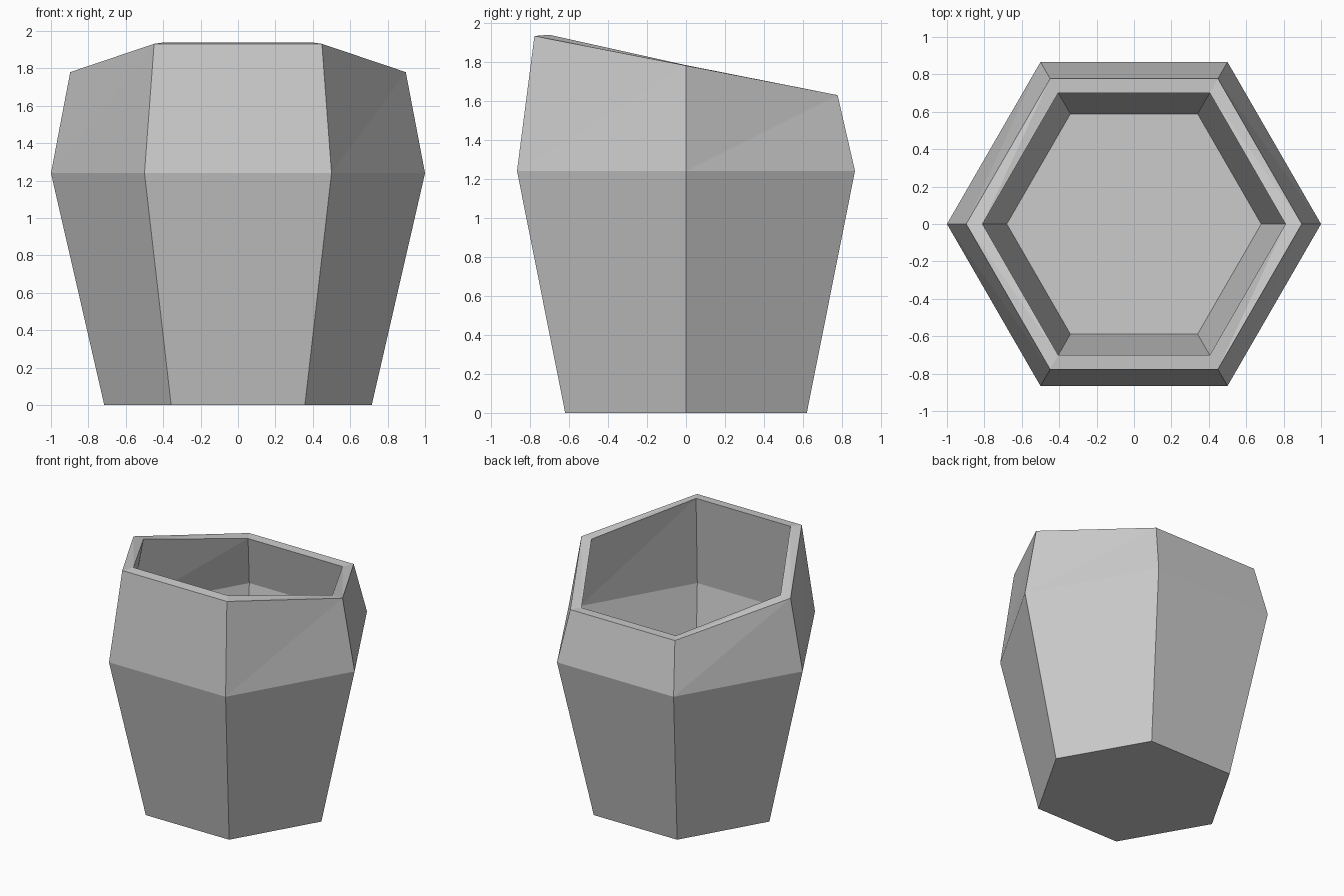
import bpy, bmesh
from math import cos, sin, pi

if "Cube" in bpy.data.objects:
    bpy.data.objects.remove(bpy.data.objects["Cube"])

SIDES = 6
# Rings from outer base, over the slanted rim, down to the inner floor:
# (radius, height at y = 0, slope of height along y)
RINGS = [
    (0.715, 0.0, 0.0),      # outer base
    (1.0, 1.24, 0.0),       # outer belly
    (0.897, 1.78, -0.195),  # outer rim
    (0.81, 1.782, -0.222),  # inner rim
    (0.91, 1.235, 0.0),     # inner belly
    (0.68, 0.08, 0.0),      # inner floor
]


def add_ring(bm, radius, height, slope):
    verts = []
    for i in range(SIDES):
        a = 2 * pi * i / SIDES
        x, y = radius * cos(a), radius * sin(a)
        verts.append(bm.verts.new((x, y, height + slope * y)))
    return verts


bm = bmesh.new()
rings = [add_ring(bm, *r) for r in RINGS]

# Walls and rim, split along one diagonal because the slant bends the panels
for low, high in zip(rings, rings[1:]):
    for i in range(SIDES):
        j = (i + 1) % SIDES
        bm.faces.new((low[i], low[j], high[j]))
        bm.faces.new((low[i], high[j], high[i]))

# Underside and inner floor
bm.faces.new(rings[0][::-1])
bm.faces.new(rings[-1])

mesh = bpy.data.meshes.new("hexagonal_planter")
bm.to_mesh(mesh)
bm.free()
planter = bpy.data.objects.new("hexagonal_planter", mesh)
bpy.context.collection.objects.link(planter)
